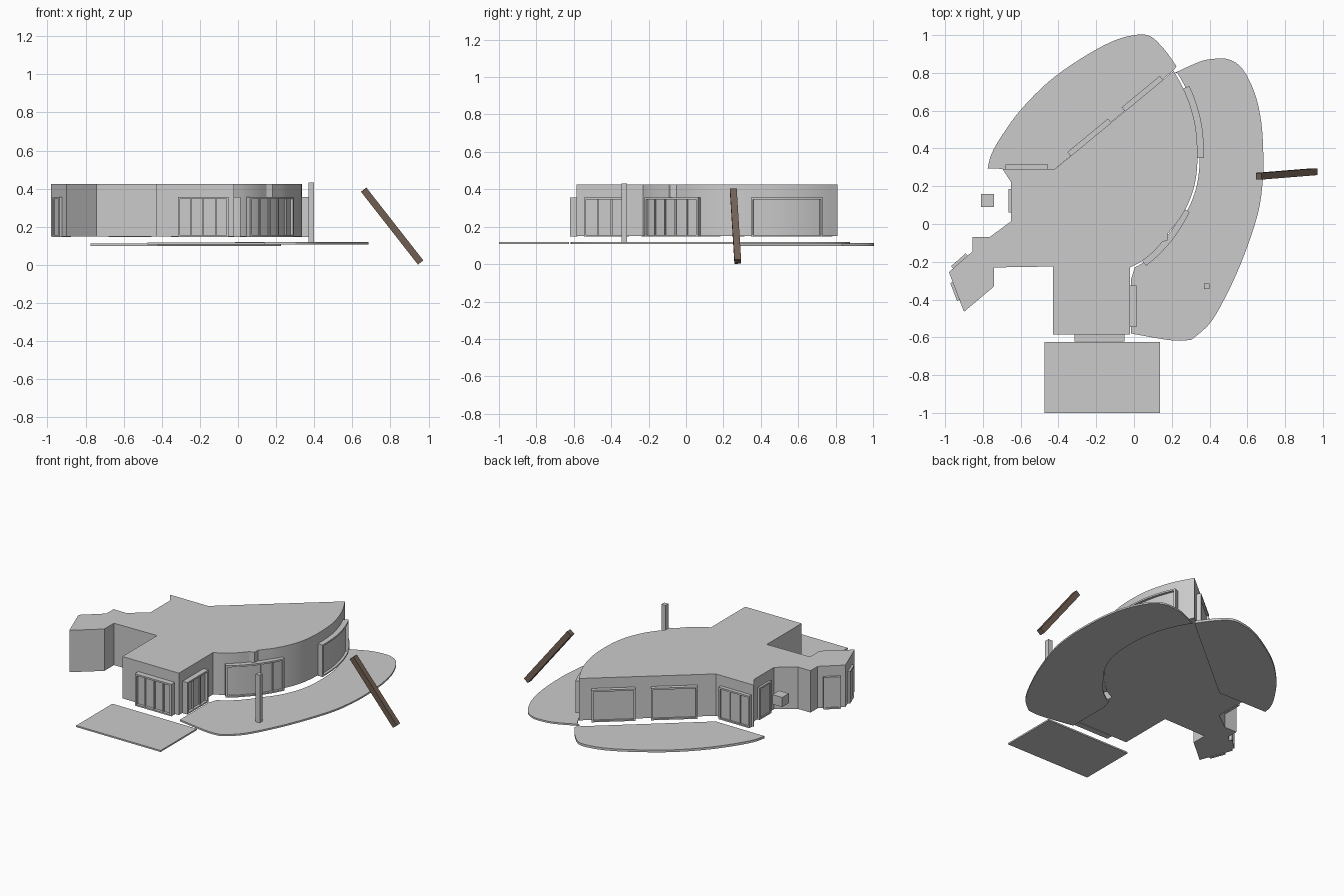
import bpy, bmesh
from mathutils import Vector, Matrix

if "Cube" in bpy.data.objects:
    bpy.data.objects.remove(bpy.data.objects["Cube"])


def curve(pts, n=5):
    """Smooth open curve through the given plan points."""
    p = [Vector(q) for q in pts]
    p = [2 * p[0] - p[1]] + p + [2 * p[-1] - p[-2]]
    out = []
    for i in range(1, len(p) - 2):
        a, b, c, d = p[i - 1:i + 3]
        for k in range(n):
            t = k / n
            out.append(0.5 * (2 * b + (c - a) * t + (2 * a - 5 * b + 4 * c - d) * t * t
                              + (3 * b - a - 3 * c + d) * t ** 3))
    return out + [p[-2]]


def offset(path, d):
    """Shift a plan path to its right-hand (outer) side."""
    path = [Vector(q) for q in path]
    out = []
    for i, q in enumerate(path):
        t = (path[min(i + 1, len(path) - 1)] - path[max(i - 1, 0)]).normalized()
        out.append(q + Vector((t.y, -t.x)) * d)
    return out


def part_of(path, a, b):
    """Portion of a path between two length fractions."""
    path = [Vector(q) for q in path]
    cum = [0]
    for p, q in zip(path, path[1:]):
        cum.append(cum[-1] + (q - p).length)

    def at(s):
        for i in range(len(path) - 1):
            if s <= cum[i + 1] or i == len(path) - 2:
                return path[i].lerp(path[i + 1], (s - cum[i]) / (cum[i + 1] - cum[i]))
    a, b = a * cum[-1], b * cum[-1]
    return [at(a)] + [p for p, c in zip(path, cum) if a + 1e-4 < c < b - 1e-4] + [at(b)]


def prism(bm, pts, z0, z1):
    low = [bm.verts.new((p[0], p[1], z0)) for p in pts]
    top = [bm.verts.new((p[0], p[1], z1)) for p in pts]
    bm.faces.new(low[::-1])
    bm.faces.new(top)
    n = len(pts)
    for i in range(n):
        j = (i + 1) % n
        bm.faces.new((low[i], low[j], top[j], top[i]))


def finish(bm, name, smooth=True):
    bmesh.ops.recalc_face_normals(bm, faces=bm.faces)
    me = bpy.data.meshes.new(name)
    bm.to_mesh(me)
    bm.free()
    ob = bpy.data.objects.new(name, me)
    bpy.context.collection.objects.link(ob)
    if smooth:
        bpy.ops.object.select_all(action='DESELECT')
        ob.select_set(True)
        bpy.context.view_layer.objects.active = ob
        bpy.ops.object.shade_smooth_by_angle(angle=0.35)
    return ob


def slab(name, pts, z0, z1):
    bm = bmesh.new()
    prism(bm, pts, z0, z1)
    return finish(bm, name)


def box(name, x0, x1, y0, y1, z0, z1):
    return slab(name, [(x0, y0), (x1, y0), (x1, y1), (x0, y1)], z0, z1)


def window(name, path, depth, panes, z0=0.147, z1=0.357):
    """Projecting frame, mullions and recessed pane along a wall path."""
    bm = bmesh.new()
    length = sum((Vector(q) - Vector(p)).length for p, q in zip(path, path[1:]))

    def strip(a, b, d, za, zb):
        p = part_of(path, a, b)
        prism(bm, offset(p, d) + offset(p, -0.004)[::-1], za, zb)
    f = 0.011 / length
    strip(0, 1, depth, z1 - 0.011, z1)
    strip(0, 1, depth, z0, z0 + 0.009)
    strip(0, f, depth, z0 + 0.009, z1 - 0.011)
    strip(1 - f, 1, depth, z0 + 0.009, z1 - 0.011)
    strip(f, 1 - f, depth * 0.5, z0 + 0.009, z1 - 0.011)
    for i in range(1, panes):
        m = i / panes
        strip(m - f * 0.4, m + f * 0.4, depth * 0.75, z0 + 0.009, z1 - 0.011)
    return finish(bm, name)


# Building: straight wings plus the curved garden wall
entry_curve = curve([(-0.02, -0.23), (0.04, -0.198), (0.10, -0.15), (0.15, -0.095)], 3)
garden_curve = curve([(0.18, -0.05), (0.25, 0.04), (0.30, 0.14), (0.327, 0.24), (0.336, 0.36),
                      (0.328, 0.5), (0.30, 0.62), (0.26, 0.72), (0.21, 0.81)])
wings = [(-0.42, 0.29), (-0.695, 0.29), (-0.65, 0.22), (-0.65, 0.015), (-0.765, -0.07),
         (-0.855, -0.07), (-0.855, -0.145), (-0.98, -0.255), (-0.90, -0.465),
         (-0.74, -0.33), (-0.74, -0.23), (-0.43, -0.225), (-0.43, -0.585), (-0.02, -0.585)]
slab("building", entry_curve + [(0.18, -0.085)] + garden_curve + wings, 0.15, 0.425)

# Terraces
back_edge = curve([(0.225, 0.835), (0.16, 0.925), (0.08, 0.997), (-0.015, 0.997), (-0.13, 0.96),
                   (-0.29, 0.87), (-0.45, 0.755), (-0.595, 0.61), (-0.695, 0.475),
                   (-0.755, 0.37), (-0.775, 0.293)], 4)
slab("back_terrace", back_edge + [(-0.42, 0.29), (0.21, 0.815)], 0.098, 0.113)

side_edge = curve([(0.215, 0.80), (0.35, 0.86), (0.43, 0.875), (0.505, 0.87), (0.575, 0.82),
                   (0.64, 0.69), (0.675, 0.53), (0.685, 0.345), (0.68, 0.21), (0.655, 0.05),
                   (0.585, -0.16), (0.505, -0.345), (0.41, -0.515), (0.32, -0.6),
                   (0.285, -0.615), (0.19, -0.615), (-0.015, -0.58)], 4)
inner = offset(entry_curve[1:], 0.01) + offset(garden_curve[1:-1], 0.012)
slab("side_terrace", side_edge + [(-0.015, -0.29)] + inner, 0.108, 0.119)
box("front_terrace", -0.475, 0.138, -1.0, -0.625, 0.108, 0.118)

# Windows and doors (paths run anticlockwise round the building)
diagonal = [(0.21, 0.81), (-0.42, 0.29)]
window("front_window", [(-0.315, -0.585), (-0.05, -0.585)], 0.036, 4)
window("side_window", [(-0.02, -0.545), (-0.02, -0.325)], 0.034, 3)
window("curved_window_front",
       curve([(0.045, -0.197), (0.10, -0.152), (0.172, -0.075), (0.225, 0.0), (0.268, 0.078)], 4),
       0.03, 5)
window("curved_window_back", part_of(garden_curve, 0.475, 0.885), 0.034, 1)
window("back_window_1", part_of(diagonal, 0.09, 0.41), 0.027, 1)
window("back_window_2", part_of(diagonal, 0.525, 0.865), 0.027, 1)
window("back_window_3", [(-0.455, 0.29), (-0.68, 0.29)], 0.024, 3)
window("left_window", [(-0.65, 0.185), (-0.65, 0.06)], 0.014, 1)
window("left_door_1", part_of([(-0.855, -0.145), (-0.98, -0.255)], 0.2, 0.82), 0.016, 1)
window("left_door_2", part_of([(-0.98, -0.255), (-0.90, -0.465)], 0.25, 0.7), 0.014, 1)

# Post on the terrace and small wall unit on the left
box("terrace_post", 0.37, 0.40, -0.345, -0.315, 0.115, 0.432)
box("wall_unit", -0.81, -0.74, 0.09, 0.16, 0.262, 0.325)

# Leaning wooden beam
top, foot = Vector((0.66, 0.253, 0.394)), Vector((0.958, 0.277, 0.013))
z = (top - foot).normalized()
x = Vector((0, 1, 0)).cross(z).normalized()
y = z.cross(x)
rot = Matrix((x, y, z)).transposed().to_4x4()
bm = bmesh.new()
bmesh.ops.create_cube(bm, size=1, matrix=Matrix.Translation((top + foot) / 2) @ rot
                      @ Matrix.Diagonal((0.036, 0.036, (top - foot).length, 1)))
beam = finish(bm, "leaning_beam", False)
wood = bpy.data.materials.new("wood")
wood.diffuse_color = (0.17, 0.12, 0.09, 1)
wood.use_nodes = True
wood.node_tree.nodes["Principled BSDF"].inputs["Base Color"].default_value = wood.diffuse_color
beam.data.materials.append(wood)
